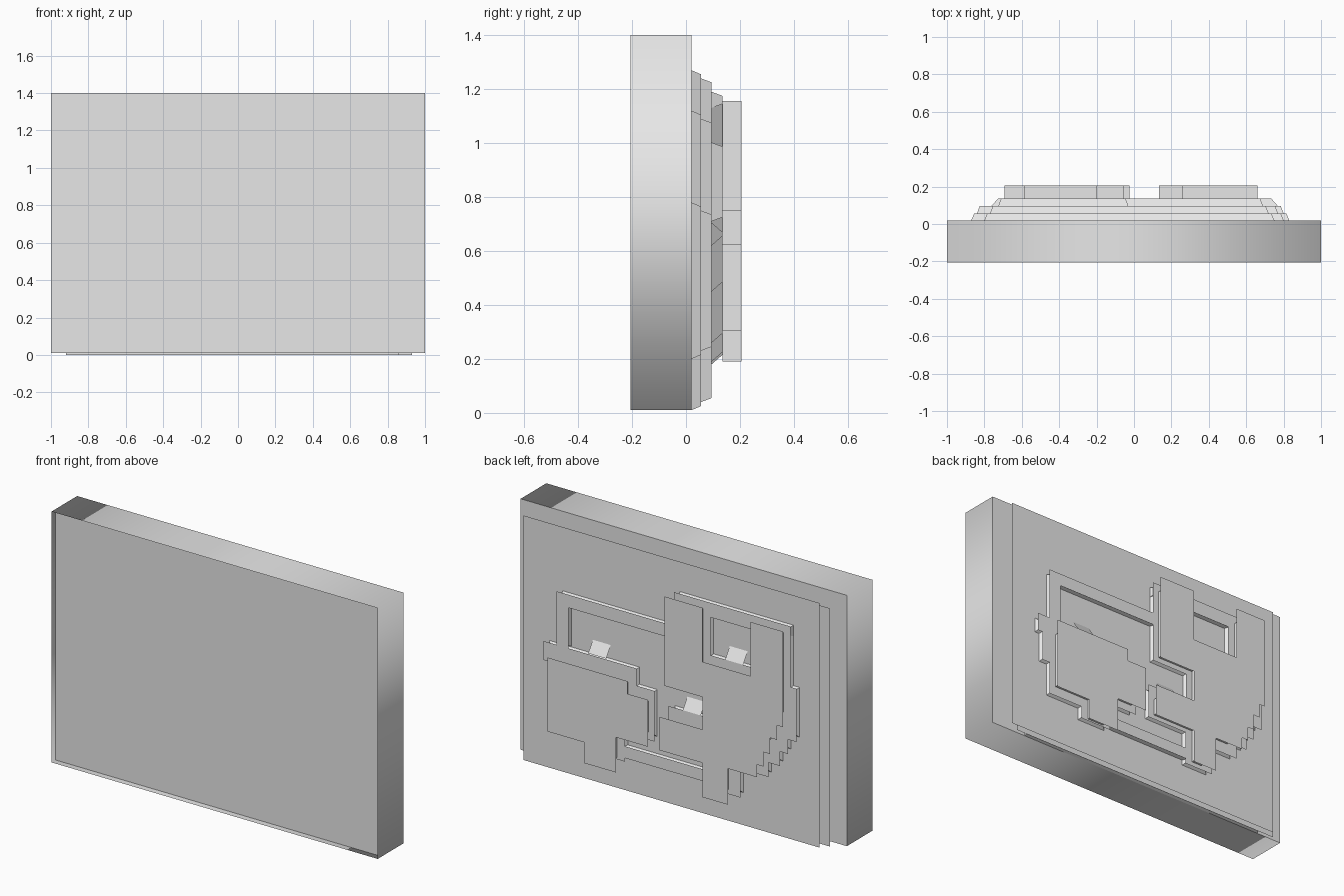
import bpy
import bmesh
from mathutils import Vector

cube = bpy.data.objects.get("Cube")
if cube:
    bpy.data.objects.remove(cube, do_unlink=True)

grey = bpy.data.materials.new("light_grey")
grey.use_nodes = True
grey.diffuse_color = (0.8, 0.8, 0.8, 1)
grey.node_tree.nodes["Principled BSDF"].inputs["Base Color"].default_value = (0.8, 0.8, 0.8, 1)


def finish(name, bm, smooth=False):
    mesh = bpy.data.meshes.new(name)
    for face in bm.faces:
        face.smooth = smooth
    bm.to_mesh(mesh)
    bm.free()
    mesh.materials.append(grey)
    obj = bpy.data.objects.new(name, mesh)
    bpy.context.collection.objects.link(obj)
    return obj


def rect(x0, x1, z0, z1):
    return [(x0, z0), (x1, z0), (x1, z1), (x0, z1)]


def area(outline):
    pairs = zip(outline, outline[1:] + outline[:1])
    return sum(a[0] * b[1] - b[0] * a[1] for a, b in pairs) / 2


def inset(outline, distance):
    """Move every edge of a right-angled outline inward."""
    pts = [Vector(p) for p in outline]
    if area(outline) < 0:
        pts.reverse()
    result = []
    for i, p in enumerate(pts):
        a = (p - pts[i - 1]).normalized()
        b = (pts[(i + 1) % len(pts)] - p).normalized()
        shift = Vector((-a.y - b.y, a.x + b.x)) * distance
        result.append(tuple(p + shift))
    return result


def sheet(name, outline, y, front=False):
    """Thin flat panel facing the back, or the front."""
    bm = bmesh.new()
    face = bm.faces.new([bm.verts.new((x, y, z)) for x, z in outline])
    face.normal_update()
    if (face.normal.y < 0) != front:
        face.normal_flip()
    return finish(name, bm)


def walls(name, low, y0, high, y1, smooth=False):
    """Ring of side faces between two matching outlines."""
    bm = bmesh.new()
    a = [bm.verts.new((x, y0, z)) for x, z in low]
    b = [bm.verts.new((x, y1, z)) for x, z in high]
    flip = area(low) > 0
    for i in range(len(a)):
        j = (i + 1) % len(a)
        loop = [a[i], a[j], b[j], b[i]]
        bm.faces.new(loop[::-1] if flip else loop)
    return finish(name, bm, smooth)


# Backing slab: softly shaded rim, back and slightly recessed front
slab = rect(-1, 1, 0.01, 1.4)
walls("slab_rim", slab, -0.205, slab, 0.02, smooth=True)
sheet("slab_back", slab, 0.02)
sheet("slab_front", slab, -0.17, front=True)

# Two large overhanging sheets on stepped supports
support = [(-0.87, 0.2), (-0.84, 0.2), (-0.84, 0.01), (0.78, 0.01), (0.78, 0.2),
           (0.83, 0.2), (0.83, 0.78), (0.8, 0.78), (0.8, 1.12), (0.75, 1.12),
           (0.75, 1.27), (-0.8, 1.27), (-0.8, 1.08), (-0.87, 1.08)]
walls("lower_support", support, 0.02, inset(support, 0.015), 0.055)
walls("upper_support", inset(support, 0.03), 0.055, inset(support, 0.045), 0.095)
sheet("lower_sheet", rect(-0.92, 0.86, 0.0, 1.32), 0.055)
sheet("upper_sheet", rect(-0.886, 0.93, 0.0, 1.355), 0.095)

# Raised blocks: outlines of the two top caps
block_left = [(0.705, 0.67), (0.215, 0.67), (0.215, 0.6), (0.09, 0.6), (0.09, 0.34),
              (0.285, 0.34), (0.285, 0.145), (0.48, 0.145), (0.48, 0.26), (0.705, 0.26)]
block_right = [(-0.012, 1.2), (-0.245, 1.2), (-0.245, 0.9), (-0.54, 0.9), (-0.54, 1.2),
               (-0.737, 1.2), (-0.737, 0.67), (-0.7, 0.67), (-0.7, 0.59), (-0.66, 0.59),
               (-0.66, 0.5), (-0.62, 0.5), (-0.62, 0.42), (-0.58, 0.42), (-0.58, 0.35),
               (-0.4, 0.35), (-0.4, 0.15), (-0.245, 0.15), (-0.245, 0.34), (0.02, 0.34),
               (0.02, 0.525), (-0.245, 0.525), (-0.245, 0.705), (-0.012, 0.705)]
for side, outline in (("left", block_left), ("right", block_right)):
    inner = inset(outline, 0.045)
    walls(side + "_block_walls", inner, 0.135, inner, 0.205)
    sheet(side + "_block_cap", outline, 0.205)

# Middle terrace: wider footprints below the caps
terrace_left = [(0.78, 0.715), (0.21, 0.715), (0.21, 0.62), (0.1, 0.62), (0.1, 0.34),
                (0.28, 0.34), (0.28, 0.18), (0.48, 0.18), (0.48, 0.25), (0.7, 0.25),
                (0.7, 0.44), (0.75, 0.44), (0.75, 0.61), (0.78, 0.61)]
terrace_right = [(-0.02, 1.2), (-0.245, 1.2), (-0.245, 0.91), (-0.54, 0.91), (-0.54, 1.2),
                 (-0.736, 1.2), (-0.736, 0.865), (-0.773, 0.865), (-0.773, 0.57),
                 (-0.72, 0.57), (-0.72, 0.49), (-0.67, 0.49), (-0.67, 0.41),
                 (-0.6, 0.41), (-0.6, 0.33), (-0.43, 0.33), (-0.43, 0.17), (-0.245, 0.17),
                 (-0.245, 0.36), (0.012, 0.36), (0.012, 0.56), (-0.25, 0.56),
                 (-0.25, 0.72), (-0.02, 0.72)]
terrace = {
    "left_terrace": (terrace_left, 0.045),
    "right_terrace": (terrace_right, 0.045),
    "top_left_bar": (rect(-0.1, 0.7, 0.94, 1.012), 0.025),
    "left_post": (rect(0.626, 0.7, 0.7, 1.012), 0.025),
    "top_right_bar": (rect(-0.736, -0.02, 1.12, 1.2), 0.025),
    "bottom_bar": (rect(-0.3, 0.4, 0.2, 0.265), 0.025),
}
for name, (outline, depth) in terrace.items():
    sheet(name + "_top", outline, 0.135)
    walls(name + "_walls", inset(outline, 0.01), 0.095, inset(outline, depth), 0.135)

# Small sloping tabs in the openings
for number, (x, z) in enumerate([(0.45, 0.72), (-0.39, 0.91), (-0.13, 0.56)], 1):
    bm = bmesh.new()
    corners = [(x + 0.055, 0.135, z), (x - 0.055, 0.135, z),
               (x - 0.055, 0.095, z + 0.06), (x + 0.055, 0.095, z + 0.06)]
    face = bm.faces.new([bm.verts.new(c) for c in corners])
    face.normal_update()
    if face.normal.y < 0:
        face.normal_flip()
    finish("tab_%d" % number, bm)
